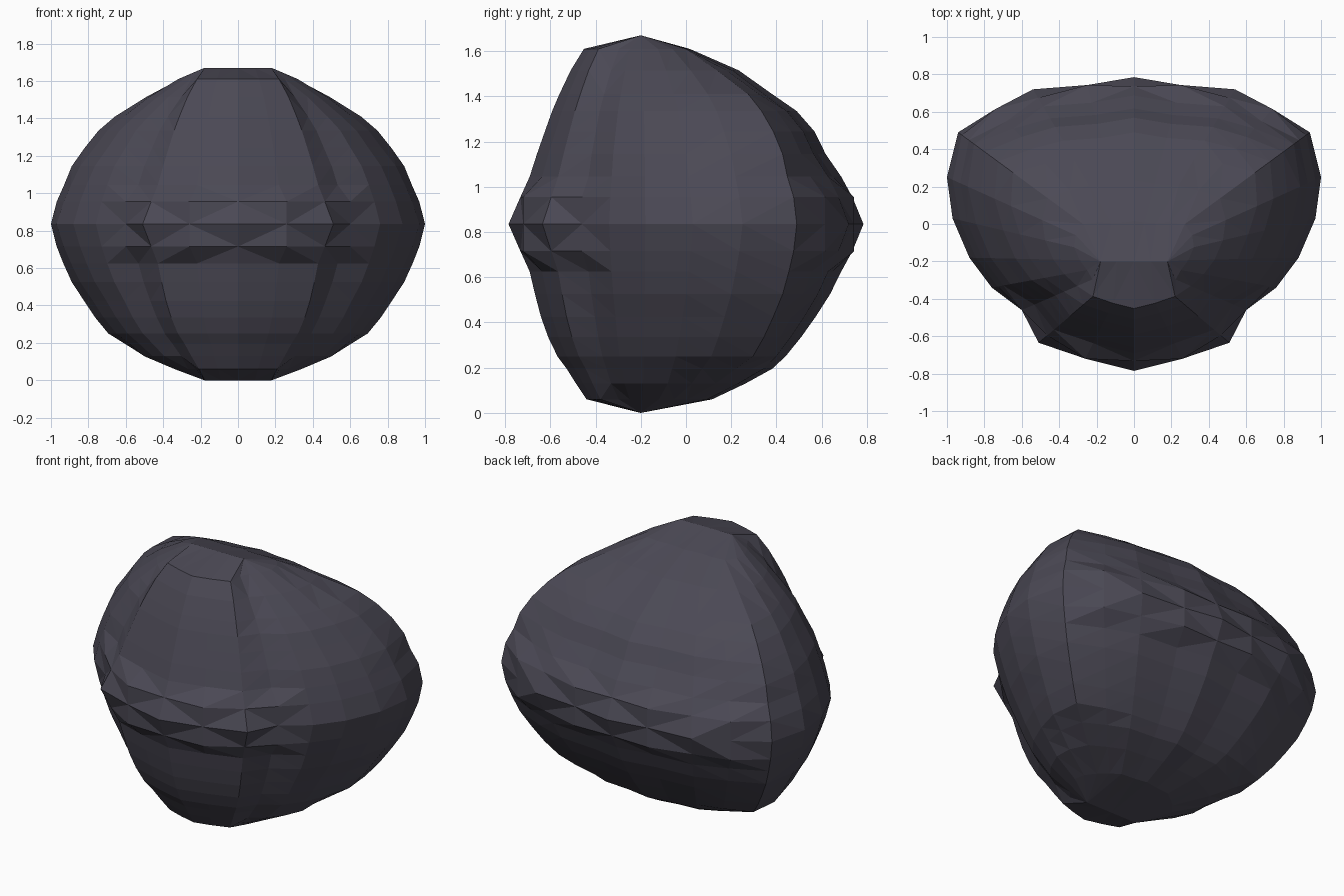
import bpy, bmesh, math

if "Cube" in bpy.data.objects:
    bpy.data.objects.remove(bpy.data.objects["Cube"])

# Half of the widest outline (x, y), front centre round to back centre
HALF = [(0, -.785), (.26, -.72), (.51, -.635), (.6, -.46), (.76, -.34), (.88, -.18),
        (.97, .03), (1, .25), (.94, .49), (.74, .615), (.54, .72), (.25, .743), (0, .785)]
BULGES = (1, 3, 9, 11)  # outline points that stay full just off the middle
# Rows: height from the middle, then outline scale at front, side, rear corner, back
UPPER = [(0, 1, 1, 1, 1), (.12, .91, .96, .98, .95), (.21, .84, .92, .94, .90),
         (.31, .785, .87, .91, .83), (.41, .725, .79, .85, .78), (.5, .67, .72, .775, .70),
         (.575, .615, .63, .69, .59), (.68, .53, .49, .49, .44), (.775, .43, .33, .29, .22)]
LOWER = [(.12, .91, .96, .98, .95), (.21, .84, .92, .95, .90), (.31, .80, .87, .91, .85),
         (.41, .755, .80, .85, .785), (.5, .70, .74, .79, .72), (.585, .63, .67, .72, .65),
         (.64, .56, .60, .61, .59), (.705, .49, .52, .48, .47), (.775, .41, .35, .30, .32)]
CY, CZ = -.2, .835


def lookup(table, k):
    """Linear interpolation in (key, value) pairs."""
    for (a, p), (b, q) in zip(table, table[1:]):
        if k <= b:
            return p + (q - p) * (k - a) / (b - a)
    return table[-1][1]


def ring(bm, sign, h, front, side, corner, back):
    """One level slice of the boulder."""
    blend = [(0, front), (50, front), (78, side), (104, side), (126, corner),
             (150, back), (181, back)]
    verts = []
    for i in range(24):
        k = min(i, 24 - i)
        x, y = HALF[k]
        s = lookup(blend, math.degrees(math.atan2(x, CY - y)))
        if h == .12 and k in BULGES:
            s = 1
        x = x if i <= 12 else -x
        verts.append(bm.verts.new((x * s, CY + (y - CY) * s, CZ + sign * h)))
    return verts


def crest(bm, z):
    """Short straight edge that closes the top or the bottom."""
    xs = [HALF[i][0] if i <= 12 else -HALF[24 - i][0] for i in range(24)]
    return [bm.verts.new((max(-.18, min(.18, x * .35)), CY, z)) for x in xs]


# Boulder: level slices from the ground to the top, bridged with facets
bm = bmesh.new()
rings = [crest(bm, 0)]
rings += [ring(bm, -1, *r) for r in LOWER[::-1]]
rings += [ring(bm, 1, *r) for r in UPPER]
rings.append(crest(bm, 1.67))
for low, high in zip(rings, rings[1:]):
    for i in range(24):
        j = (i + 1) % 24
        bm.faces.new((low[i], low[j], high[j], high[i]))
bmesh.ops.remove_doubles(bm, verts=bm.verts[:], dist=.0005)
bmesh.ops.triangulate(bm, faces=bm.faces[:], quad_method='SHORT_EDGE')
bmesh.ops.recalc_face_normals(bm, faces=bm.faces)

mesh = bpy.data.meshes.new("boulder")
bm.to_mesh(mesh)
bm.free()
rock = bpy.data.materials.new("dark slate grey")
rock.diffuse_color = (.07, .066, .09, 1)
rock.use_nodes = True
rock.node_tree.nodes["Principled BSDF"].inputs["Base Color"].default_value = rock.diffuse_color
mesh.materials.append(rock)
bpy.context.collection.objects.link(bpy.data.objects.new("boulder", mesh))
